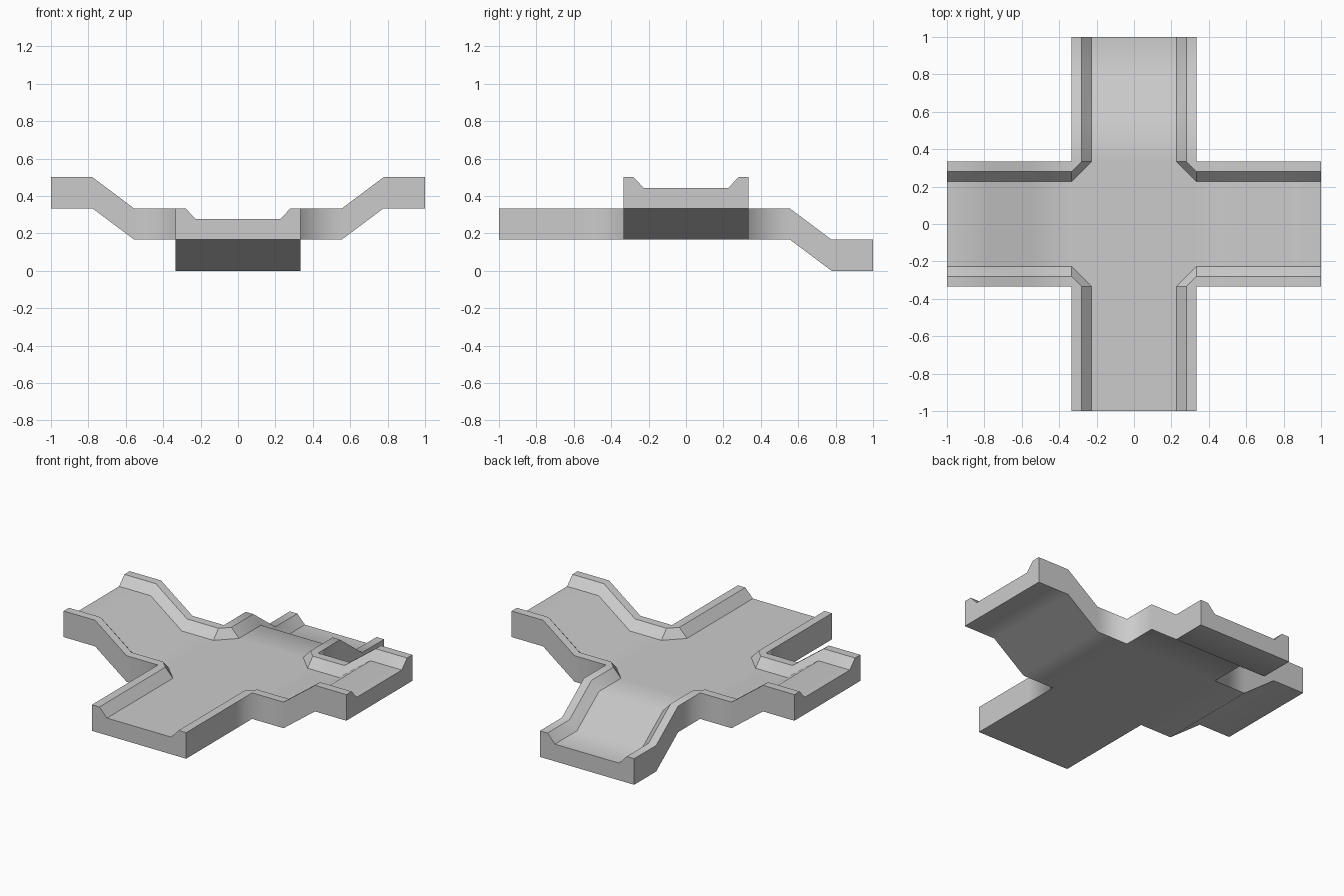
import bpy, bmesh, math
from mathutils import Vector, Matrix

if "Cube" in bpy.data.objects:
    bpy.data.objects.remove(bpy.data.objects["Cube"])

W, T, F = 1 / 3, 1 / 6, 0.11          # half width, rail height, floor height
CREST, FOOT = 0.28, 0.227             # rail top inner edge, floor edge
BASE = 1 / 6
STATIONS = (1 / 3, 5 / 9, 7 / 9, 1.0)
PROFILE = [(W, 0), (W, T), (CREST, T), (FOOT, F),
           (-FOOT, F), (-CREST, T), (-W, T), (-W, 0)]

bm = bmesh.new()


def face(points, rot):
    return bm.faces.new([bm.verts.new(rot @ Vector(p)) for p in points])


def arm(rot, rise):
    # channel section swept outward along +x, ramping by rise
    rings = []
    for x, z in zip(STATIONS, (BASE, BASE, BASE + rise, BASE + rise)):
        rings.append([bm.verts.new(rot @ Vector((x, a, z + h))) for a, h in PROFILE])
    n = len(PROFILE)
    for r0, r1 in zip(rings, rings[1:]):
        for i in range(n):
            j = (i + 1) % n
            bm.faces.new((r0[i], r0[j], r1[j], r1[i]))
    bm.faces.new(rings[-1])


# Four arms and the four bevelled inner corners
floor, bottom = [], []
for k, rise in enumerate((T, -T, T, 0)):
    rot = Matrix.Rotation(k * math.pi / 2, 3, 'Z')
    arm(rot, rise)
    zt, zf = BASE + T, BASE + F
    face([(W, W, zt), (CREST, W, zt), (W, CREST, zt)], rot)
    face([(W, CREST, zt), (CREST, W, zt), (FOOT, W, zf), (W, FOOT, zf)], rot)
    floor += [rot @ Vector((W, FOOT, zf)), rot @ Vector((FOOT, W, zf))]
    bottom.append(rot @ Vector((W, W, BASE)))

# Central floor and underside
ident = Matrix.Identity(3)
face(floor, ident)
face(bottom, ident)
bmesh.ops.remove_doubles(bm, verts=bm.verts, dist=1e-4)
bmesh.ops.recalc_face_normals(bm, faces=bm.faces)

# Smooth ramps and outer wall bends, crisp rails and corner bevels
for f in bm.faces:
    f.smooth = True
for e in bm.edges:
    a, b = (v.co for v in e.verts)
    angle = e.calc_face_angle(0)
    inner_bend = all(abs(abs(c) - W) < 1e-3 for p in (a, b) for c in p.xy)
    at_corner = all(max(abs(p.x), abs(p.y)) < W + 1e-3 for p in (a, b))
    e.smooth = inner_bend or not (angle > 0.67 or (at_corner and angle > 0.3))

mesh = bpy.data.meshes.new("cross_channel")
bm.to_mesh(mesh)
bm.free()
obj = bpy.data.objects.new("cross_channel", mesh)
bpy.context.collection.objects.link(obj)
